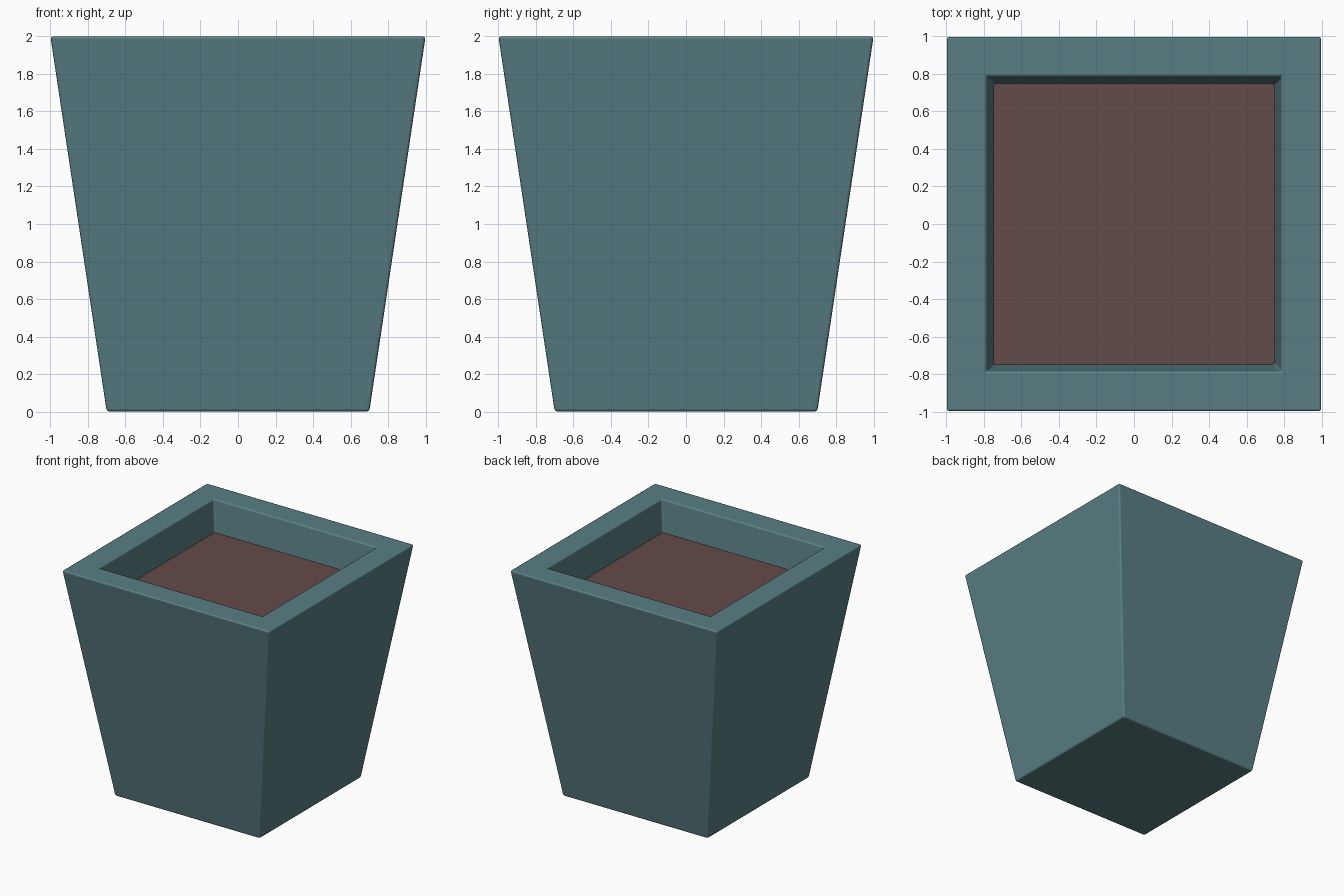
import bpy, bmesh

if "Cube" in bpy.data.objects:
    bpy.data.objects.remove(bpy.data.objects["Cube"])


def material(name, color):
    mat = bpy.data.materials.new(name)
    mat.diffuse_color = (*color, 1)
    mat.use_nodes = True
    mat.node_tree.nodes["Principled BSDF"].inputs["Base Color"].default_value = mat.diffuse_color
    return mat


def square_loft(name, sections, mat):
    """Closed solid lofted through square sections given as (half_width, z)."""
    bm = bmesh.new()
    rings = [[bm.verts.new((sx * h, sy * h, z))
              for sx, sy in ((-1, -1), (1, -1), (1, 1), (-1, 1))]
             for h, z in sections]
    for lower, upper in zip(rings, rings[1:]):
        for i in range(4):
            j = (i + 1) % 4
            bm.faces.new((lower[i], lower[j], upper[j], upper[i]))
    bm.faces.new(rings[0][::-1])
    bm.faces.new(rings[-1])
    bmesh.ops.recalc_face_normals(bm, faces=bm.faces)
    mesh = bpy.data.meshes.new(name)
    bm.to_mesh(mesh)
    bm.free()
    mesh.materials.append(mat)
    obj = bpy.data.objects.new(name, mesh)
    bpy.context.collection.objects.link(obj)
    return obj


# Tapered pot: base, outer rim, inner rim, recess floor
pot = square_loft("planter_pot",
                  [(0.70, 0), (1.0, 2.0), (0.785, 2.0), (0.735, 1.62)],
                  material("glazed_teal", (0.10, 0.21, 0.23)))
bevel = pot.modifiers.new("soft_edges", 'BEVEL')
bevel.width = 0.015
bevel.segments = 2
bevel.harden_normals = True
for poly in pot.data.polygons:
    poly.use_smooth = True

# Soil slab filling the recess, its edges tucked into the walls
square_loft("soil", [(0.745, 1.64), (0.755, 1.73)],
            material("soil_brown", (0.13, 0.07, 0.07)))
